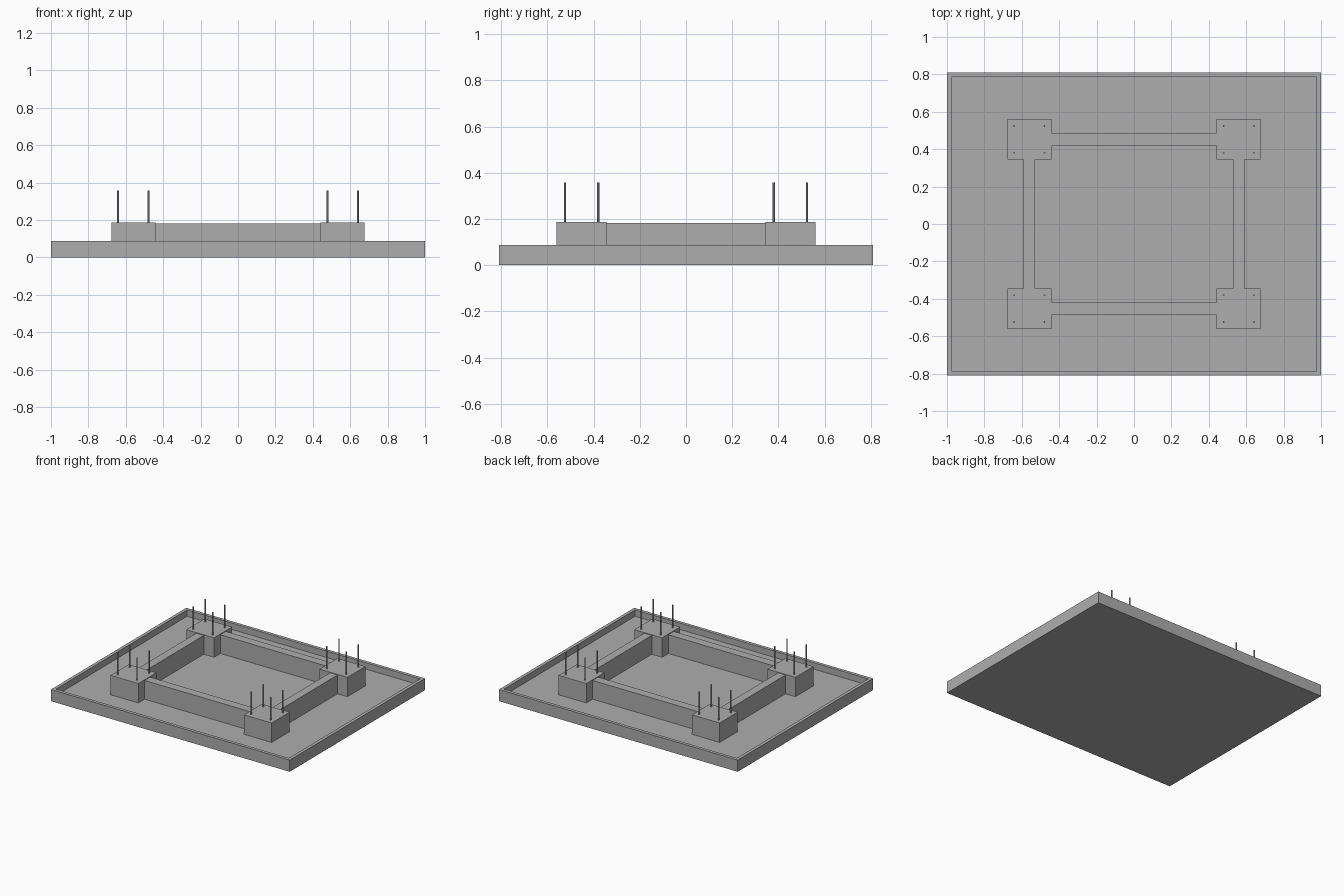
import bpy
import bmesh

cube = bpy.data.objects.get("Cube")
if cube:
    bpy.data.objects.remove(cube, do_unlink=True)

grey = bpy.data.materials.new("concrete_grey")
grey.use_nodes = True
COLOUR = (0.42, 0.42, 0.42, 1)
grey.diffuse_color = COLOUR
grey.node_tree.nodes["Principled BSDF"].inputs["Base Color"].default_value = COLOUR

FLOOR, BLOCK_TOP, BEAM_TOP, PIN_TOP = 0.04, 0.187, 0.182, 0.358


def add_object(name, bm):
    mesh = bpy.data.meshes.new(name)
    bm.to_mesh(mesh)
    bm.free()
    mesh.materials.append(grey)
    obj = bpy.data.objects.new(name, mesh)
    bpy.context.collection.objects.link(obj)
    return obj


def box_mesh(lo, hi):
    bm = bmesh.new()
    bmesh.ops.create_cube(bm, size=1)
    for v in bm.verts:
        v.co = [(a + b) / 2 + c * (b - a) for a, b, c in zip(lo, hi, v.co)]
    return bm


def box(name, lo, hi):
    return add_object(name, box_mesh(lo, hi))


# Tray with a raised rim: inset the top face and sink it to the floor
bm = box_mesh((-1, -0.81, 0), (1, 0.81, 0.088))
top = max(bm.faces, key=lambda f: f.calc_center_median().z)
bmesh.ops.inset_region(bm, faces=[top], thickness=0.035)
rim_inner = list(top.verts)
ring = bmesh.ops.extrude_discrete_faces(bm, faces=[top])["faces"][0]
for v in ring.verts:
    v.co.z = FLOOR
add_object("tray", bm)

# Corner blocks, each with four upright pins
for sx, side in ((1, "left"), (-1, "right")):
    for sy, end in ((1, "back"), (-1, "front")):
        xs = sorted((sx * 0.442, sx * 0.675))
        ys = sorted((sy * 0.345, sy * 0.561))
        box(f"{end}_{side}_block", (xs[0], ys[0], FLOOR), (xs[1], ys[1], BLOCK_TOP))
        for px in (0.479, 0.641):
            for py in (0.38, 0.524):
                bm = bmesh.new()
                bmesh.ops.create_cone(bm, cap_ends=True, segments=8, radius1=0.005,
                                      radius2=0.005, depth=PIN_TOP - BLOCK_TOP)
                bmesh.ops.translate(bm, verts=bm.verts,
                                    vec=(sx * px, sy * py, (PIN_TOP + BLOCK_TOP) / 2))
                add_object(f"{end}_{side}_pin", bm)

# Beams joining the blocks
for s, side, end in ((1, "left", "back"), (-1, "right", "front")):
    xs = sorted((s * 0.528, s * 0.592))
    box(f"{side}_beam", (xs[0], -0.345, FLOOR), (xs[1], 0.345, BEAM_TOP))
    ys = sorted((s * 0.42, s * 0.486))
    box(f"{end}_beam", (-0.442, ys[0], FLOOR), (0.442, ys[1], BEAM_TOP))
